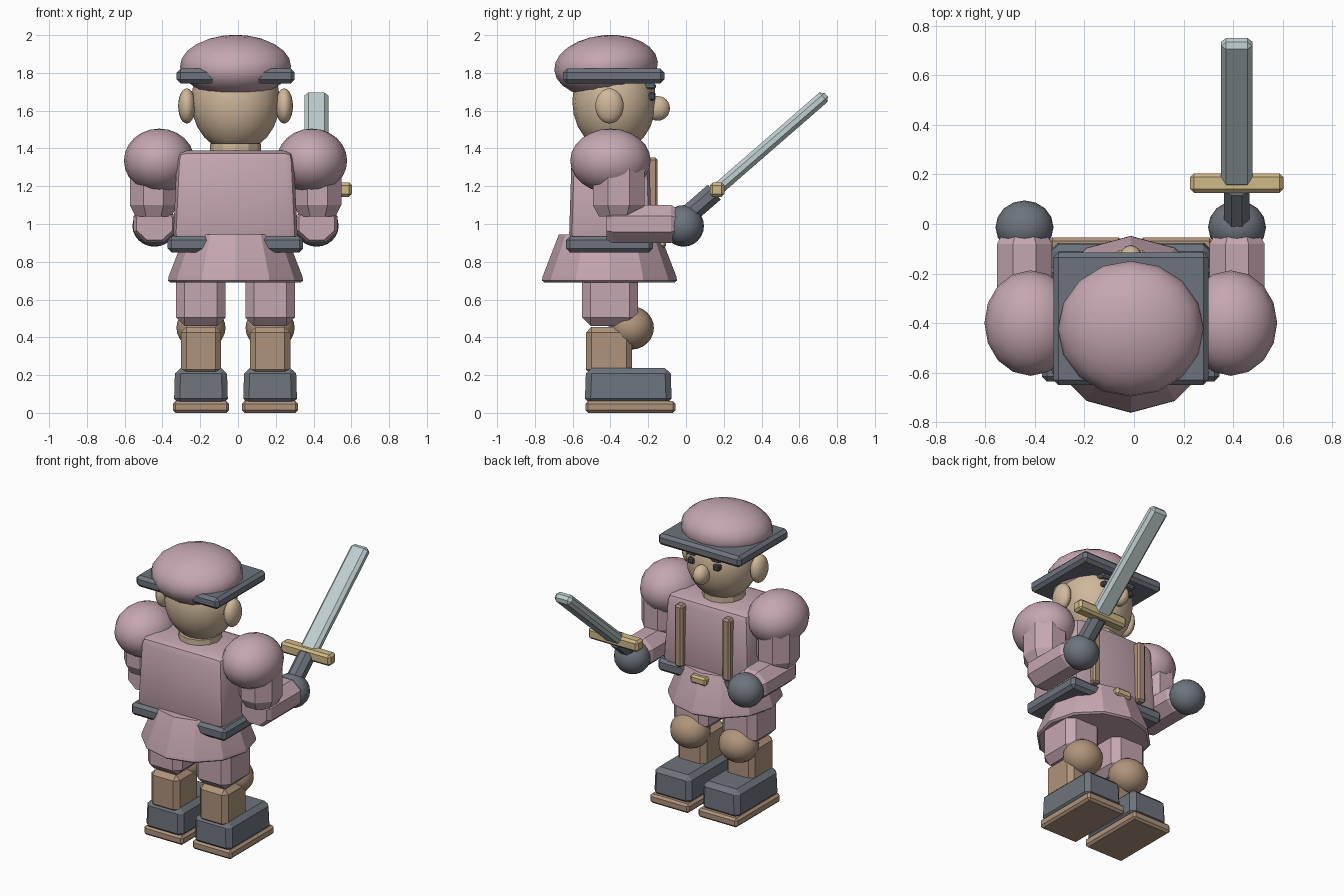
import bpy, bmesh, math
from mathutils import Matrix, Vector

if "Cube" in bpy.data.objects:
    bpy.data.objects.remove(bpy.data.objects["Cube"])

CX = -0.013  # body centre line


def material(name, rgb):
    m = bpy.data.materials.new(name)
    m.diffuse_color = (*rgb, 1)
    m.use_nodes = True
    m.node_tree.nodes["Principled BSDF"].inputs["Base Color"].default_value = m.diffuse_color
    return m


PINK = material("dusty pink", (0.56, 0.385, 0.44))
SLATE = material("slate grey", (0.155, 0.175, 0.205))
SKIN = material("skin", (0.63, 0.48, 0.33))
TAN = material("tan leather", (0.43, 0.295, 0.2))
GOLD = material("pale gold", (0.62, 0.48, 0.24))
STEEL = material("pale steel", (0.53, 0.62, 0.63))
DARK = material("dark eye", (0.06, 0.07, 0.085))


def finish(bm, name, mat, angle=30):
    bmesh.ops.recalc_face_normals(bm, faces=bm.faces)
    me = bpy.data.meshes.new(name)
    bm.to_mesh(me)
    bm.free()
    ob = bpy.data.objects.new(name, me)
    bpy.context.collection.objects.link(ob)
    me.materials.append(mat)
    bpy.ops.object.select_all(action='DESELECT')
    ob.select_set(True)
    bpy.context.view_layer.objects.active = ob
    bpy.ops.object.shade_smooth_by_angle(angle=math.radians(angle))
    return ob


def ball(name, mat, c, r, tilt=0):
    bm = bmesh.new()
    bmesh.ops.create_uvsphere(bm, u_segments=16, v_segments=12, radius=1)
    bm.transform(Matrix.Translation(c) @ Matrix.Rotation(tilt, 4, 'X') @ Matrix.Diagonal((*r, 1)))
    return finish(bm, name, mat, 40)


def box(name, mat, lo, hi, bevel=0.015, top=(1, 1), seg=1, rot=0):
    """Bevelled box between two corners, optionally tapered and turned about X."""
    lo, hi = Vector(lo), Vector(hi)
    size, mid = hi - lo, (lo + hi) / 2
    bm = bmesh.new()
    bmesh.ops.create_cube(bm, size=1)
    for v in bm.verts:
        if v.co.z > 0:
            v.co.x *= top[0]
            v.co.y *= top[1]
    bm.transform(Matrix.Diagonal((*size, 1)))
    bmesh.ops.bevel(bm, geom=bm.edges[:], offset=bevel, segments=seg,
                    affect='EDGES', profile=0.5)
    bm.transform(Matrix.Translation(mid) @ Matrix.Rotation(rot, 4, 'X'))
    return finish(bm, name, mat)


def lathe(name, mat, c, rings, sides, squash=(1, 1), rot=0, phase=0.0):
    """Stack of polygon rings (radius, height), turned about X."""
    bm = bmesh.new()
    loops = []
    for r, z in rings:
        angles = [2 * math.pi * (i + phase) / sides for i in range(sides)]
        loops.append([bm.verts.new((r * squash[0] * math.cos(a), r * squash[1] * math.sin(a), z))
                      for a in angles])
    for a, b in zip(loops, loops[1:]):
        for i in range(sides):
            j = (i + 1) % sides
            bm.faces.new((a[i], a[j], b[j], b[i]))
    bm.faces.new(loops[0][::-1])
    bm.faces.new(loops[-1])
    bm.transform(Matrix.Translation(c) @ Matrix.Rotation(rot, 4, 'X'))
    return finish(bm, name, mat, 20)


# Head, hat and face
ball("head", SKIN, (CX, -0.38, 1.65), (0.235, 0.222, 0.27))
lathe("neck", SKIN, (CX, -0.39, 1.34), [(0.135, 0), (0.135, 0.085)], 12)
ball("hat_dome", PINK, (CX, -0.423, 1.835), (0.294, 0.275, 0.165), math.radians(5))
box("hat_brim", SLATE, (-0.325, -0.65, 1.745), (0.3, -0.115, 1.822), 0.02)
ball("nose", SKIN, (CX, -0.15, 1.612), (0.05, 0.065, 0.065))
for s, side in ((-1, "left"), (1, "right")):
    ball(side + "_ear", SKIN, (CX + s * 0.258, -0.405, 1.625), (0.046, 0.075, 0.093))
    x = CX + s * 0.095
    box(side + "_eye", DARK, (x - 0.024, -0.22, 1.655), (x + 0.024, -0.162, 1.695), 0.008)
    box(side + "_eyebrow", SLATE, (x - 0.035, -0.23, 1.715), (x + 0.035, -0.16, 1.745), 0.008)

# Torso, skirt and belt
box("torso", PINK, (-0.345, -0.62, 0.9), (0.317, -0.18, 1.388), 0.05, (0.93, 0.93), 2)
lathe("skirt", PINK, (CX, -0.405, 0), [(0.345, 0.69), (0.357, 0.7), (0.355, 0.72), (0.268, 0.945)],
      12, phase=0)
box("belt", SLATE, (-0.372, -0.635, 0.85), (0.345, -0.175, 0.935), 0.02)
box("buckle", GOLD, (CX - 0.06, -0.2, 0.875), (CX + 0.06, -0.105, 0.93), 0.012)

# Paired straps, arms and legs
for s, side in ((-1, "left"), (1, "right")):
    x = CX + s * 0.18
    box(side + "_strap", TAN, (x - 0.03, -0.22, 0.93), (x + 0.03, -0.15, 1.352), 0.012)

    ball(side + "_shoulder", PINK, (CX + s * 0.404, -0.4, 1.335), (0.187, 0.213, 0.17))
    x = CX + s * 0.434
    lathe(side + "_upper_arm", PINK, (x, -0.357, 0),
          [(0.11, 1.04), (0.145, 1.1), (0.145, 1.35)], 8, (0.94, 1.02), phase=0.5)
    x = CX + s * 0.429
    lathe(side + "_forearm", PINK, (x, -0.05, 1.0),
          [(0.1, 0), (0.118, 0.03), (0.118, 0.34), (0.1, 0.37)], 8, (1.02, 0.92),
          math.pi / 2, 0.5)
    ball(side + "_hand", SLATE, (x, -0.013, 0.99), (0.117, 0.108, 0.11))

    x = CX + s * 0.183
    box(side + "_thigh", PINK, (x - 0.131, -0.55, 0.46), (x + 0.131, -0.255, 0.78), 0.045)
    ball(side + "_knee", TAN, (x, -0.29, 0.45), (0.13, 0.12, 0.115))
    box(side + "_shin", TAN, (x - 0.107, -0.53, 0.2), (x + 0.107, -0.285, 0.455), 0.03)
    box(side + "_shoe", SLATE, (x - 0.143, -0.536, 0.045), (x + 0.143, -0.075, 0.238), 0.03,
        (0.96, 0.97))
    box(side + "_sole", TAN, (x - 0.148, -0.533, 0), (x + 0.148, -0.055, 0.062), 0.014)

# Sword held in the right-hand side
SX, TILT = 0.415, math.radians(41)
D = Vector((0, math.cos(TILT), math.sin(TILT)))


def along(name, mat, start, length, size, bevel):
    c = start + D * (length / 2)
    h = Vector((size[0], length, size[1])) / 2
    return box(name, mat, c - h, c + h, bevel, rot=TILT)


guard = Vector((SX, 0.165, 1.182))
along("sword_blade", STEEL, guard, 0.765, (0.126, 0.066), 0.02)
box("sword_guard", GOLD, guard - Vector((0.188, 0.039, 0.038)),
    guard + Vector((0.188, 0.039, 0.038)), 0.015)
lathe("sword_grip", SLATE, guard - D * 0.24, [(0.056, 0), (0.056, 0.22)], 8,
      rot=TILT - math.pi / 2, phase=0.5)
